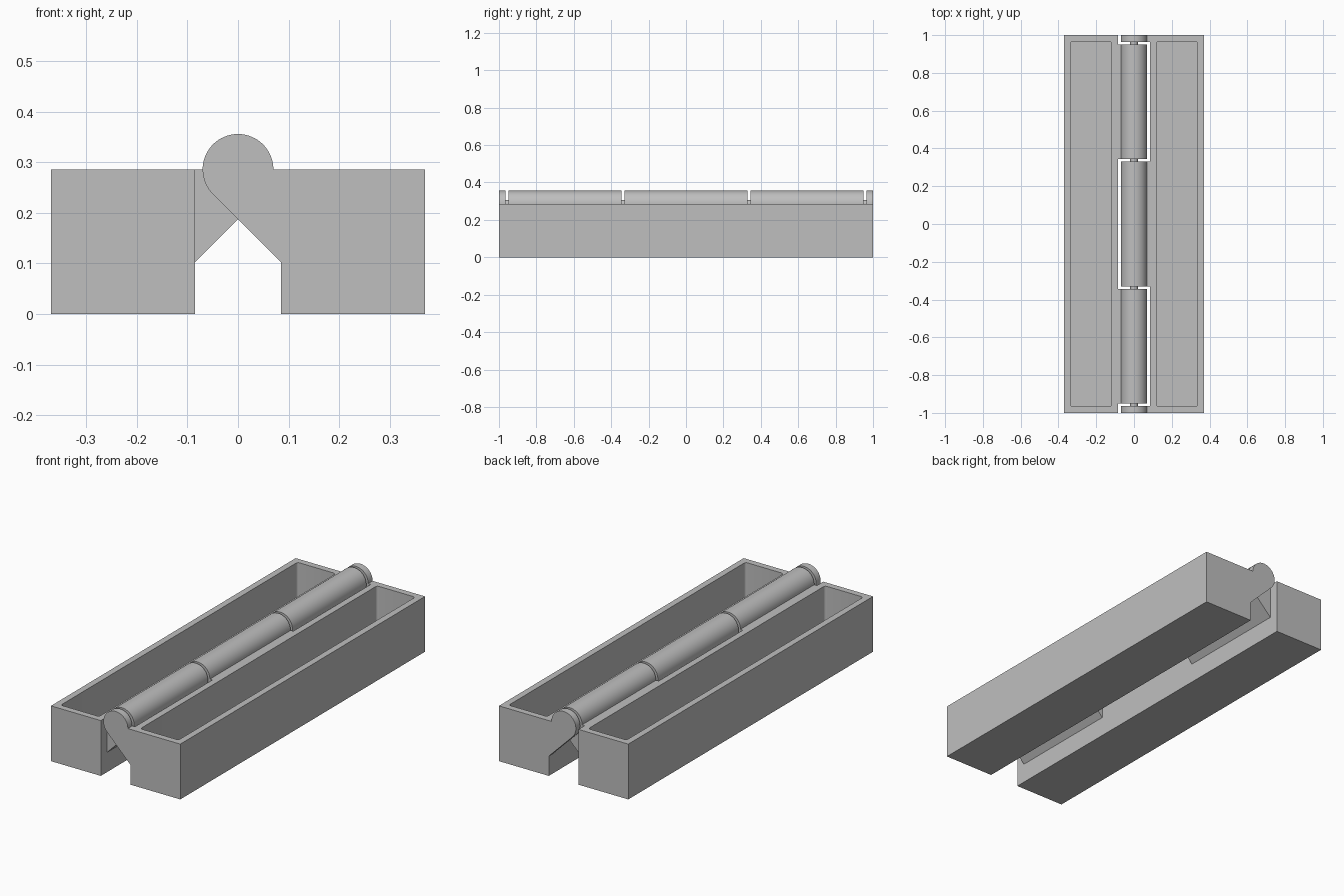
import bpy, bmesh, math
from mathutils import Matrix

cube = bpy.data.objects.get("Cube")
if cube:
    bpy.data.objects.remove(cube, do_unlink=True)

# Dimensions
OUTER, INNER, HEIGHT, WALL = 0.37, 0.085, 0.286, 0.033
RADIUS, PIN, GAP = 0.07, 0.02, 0.015
END, MID = 0.964, 0.33          # knuckle boundaries along the hinge

grey = bpy.data.materials.new("grey plastic")
grey.use_nodes = True
colour = (0.52, 0.52, 0.52, 1)
grey.diffuse_color = colour
grey.node_tree.nodes["Principled BSDF"].inputs["Base Color"].default_value = colour


def finish(name, bm):
    bmesh.ops.recalc_face_normals(bm, faces=bm.faces[:])
    mesh = bpy.data.meshes.new(name)
    bm.to_mesh(mesh)
    bm.free()
    mesh.materials.append(grey)
    obj = bpy.data.objects.new(name, mesh)
    bpy.context.collection.objects.link(obj)
    return obj


def box(name, x0, x1, y, z0, z1, corner=0.0):
    bm = bmesh.new()
    bmesh.ops.create_cube(bm, size=1)
    bm.transform(Matrix.Translation(((x0 + x1) / 2, 0, (z0 + z1) / 2))
                 @ Matrix.Diagonal((abs(x1 - x0), 2 * y, z1 - z0, 1)))
    if corner:
        upright = [e for e in bm.edges
                   if abs(e.verts[0].co.z - e.verts[1].co.z) > 0.01]
        bmesh.ops.bevel(bm, geom=upright, offset=corner, segments=4,
                        profile=0.5, affect='EDGES')
    return finish(name, bm)


def knuckle(side, y0, y1):
    """Round barrel with a sloping arm that runs into the tray wall."""
    steps = 40
    pts = []
    for i in range(steps + 1):
        a = math.radians(225) * i / steps
        pts.append((RADIUS * math.cos(a), HEIGHT + RADIUS * math.sin(a)))
    root = INNER + 0.01
    pts += [(root, HEIGHT - RADIUS * math.sqrt(2) - root), (root, HEIGHT)]
    bm = bmesh.new()
    face = bm.faces.new([bm.verts.new((side * x, y0, z)) for x, z in pts])
    new = bmesh.ops.extrude_face_region(bm, geom=[face])["geom"]
    bmesh.ops.translate(bm, vec=(0, y1 - y0, 0),
                        verts=[v for v in new if isinstance(v, bmesh.types.BMVert)])
    return finish("knuckle_helper", bm)


def combine(obj, other, operation):
    mod = obj.modifiers.new("combine", 'BOOLEAN')
    mod.operation, mod.solver, mod.object = operation, 'EXACT', other
    graph = bpy.context.evaluated_depsgraph_get()
    mesh = bpy.data.meshes.new_from_object(obj.evaluated_get(graph))
    obj.modifiers.clear()
    obj.data = mesh
    bpy.data.objects.remove(other, do_unlink=True)


def smooth(obj):
    bpy.ops.object.select_all(action='DESELECT')
    obj.select_set(True)
    bpy.context.view_layer.objects.active = obj
    bpy.ops.object.shade_smooth_by_angle(angle=math.radians(30))


# Trays, each with its own alternating knuckles
spans = {
    1: [(-1, -END), (-MID, MID), (END, 1)],
    -1: [(-END + GAP, -MID - GAP), (MID + GAP, END - GAP)],
}
for side, name in ((1, "left_tray"), (-1, "right_tray")):
    tray = box(name, side * INNER, side * OUTER, 1, 0, HEIGHT)
    for y0, y1 in spans[side]:
        combine(tray, knuckle(side, y0, y1), 'UNION')
    cavity = box("cavity_helper", side * (INNER + WALL), side * (OUTER - WALL),
                 1 - WALL, WALL, HEIGHT + 0.1, corner=0.012)
    combine(tray, cavity, 'DIFFERENCE')
    smooth(tray)

# Short pins bridging the gaps between knuckles
for i, y in enumerate((-END + GAP / 2, -MID - GAP / 2, MID + GAP / 2, END - GAP / 2)):
    bm = bmesh.new()
    bmesh.ops.create_cone(bm, cap_ends=True, segments=24, radius1=PIN, radius2=PIN,
                          depth=GAP + 0.01)
    bm.transform(Matrix.Translation((0, y, HEIGHT)) @ Matrix.Rotation(math.pi / 2, 4, 'X'))
    smooth(finish(f"hinge_pin_{i + 1}", bm))
